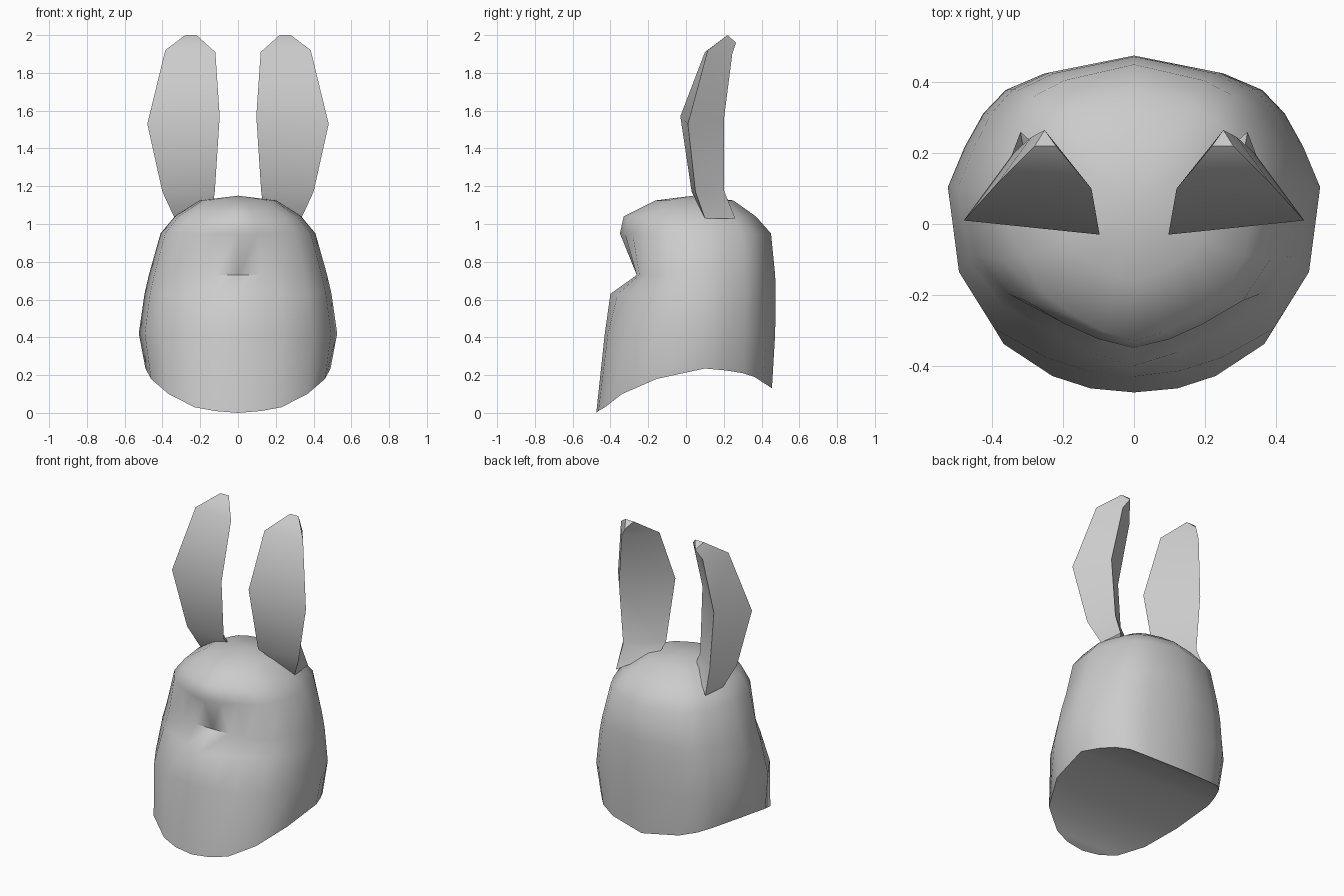
import bpy, bmesh, math

if "Cube" in bpy.data.objects:
    bpy.data.objects.remove(bpy.data.objects["Cube"])

grey = bpy.data.materials.new("plain_grey")
grey.diffuse_color = (0.6, 0.6, 0.6, 1)
grey.use_nodes = True
grey.node_tree.nodes["Principled BSDF"].inputs["Base Color"].default_value = grey.diffuse_color


def finish(name, bm, angle):
    bmesh.ops.recalc_face_normals(bm, faces=bm.faces[:])
    me = bpy.data.meshes.new(name)
    bm.to_mesh(me)
    bm.free()
    ob = bpy.data.objects.new(name, me)
    bpy.context.collection.objects.link(ob)
    me.materials.append(grey)
    bpy.ops.object.select_all(action='DESELECT')
    ob.select_set(True)
    bpy.context.view_layer.objects.active = ob
    bpy.ops.object.shade_smooth_by_angle(angle=math.radians(angle))
    return ob


def bridge(bm, a, b):
    n = len(a)
    for i in range(n):
        j = (i + 1) % n
        bm.faces.new((a[i], a[j], b[j], b[i]))


# Head: half outline from front centre to back centre, scaled for each ring
OUTLINE = [(0, -1), (.25, -.98), (.47, -.91), (.75, -.72), (.94, -.33), (1, .22),
           (.91, .46), (.81, .66), (.69, .80), (.48, .90), (0, 1)]
RIM_Z = [0, .01, .03, .10, .18, .235, .225, .21, .19, .16, .13]
# z, front, back, half width, nose reach
RINGS = [(None, .47, .455, .49, .475), (.42, .41, .472, .525, .43),
         (.63, .32, .475, .495, .40), (.73, .275, .472, .472, .26),
         (.95, .30, .45, .41, .35), (1.04, .28, .37, .335, .33),
         (1.125, .13, .25, .2, .16)]
bm = bmesh.new()
rings = []
for z, f, b, w, nose in RINGS:
    half = []
    for k, (u, v) in enumerate(OUTLINE):
        y = v * (f if v < 0 else b)
        y -= (nose - f) * max(0, 1 - k * .4)
        half.append((u * w, y, RIM_Z[k] if z is None else z))
    loop = half + [(-x, y, zz) for x, y, zz in half[-2:0:-1]]
    rings.append([bm.verts.new(p) for p in loop])
for a, b in zip(rings, rings[1:]):
    bridge(bm, a, b)
# Crown
top = bm.verts.new((0, .04, 1.15))
last = rings[-1]
for i in range(len(last)):
    bm.faces.new((last[i], last[(i + 1) % len(last)], top))
# Arched underside spanning from side to side
rim = rings[0]
bm.faces.new((rim[0], rim[1], rim[-1]))
bm.faces.new((rim[9], rim[10], rim[11]))
for k in range(1, 9):
    bm.faces.new((rim[k], rim[k + 1], rim[-k - 1], rim[-k]))
finish("head", bm, 60)

# Ears: outer edge x, y, z; inner edge x, y, z; back ridge x, y, z
EAR = [(.335, .10, 1.03, .13, .09, 1.12, .32, .26, 1.03),
       (.40, .05, 1.17, .123, .03, 1.17, .31, .20, 1.18),
       (.48, .01, 1.53, .097, -.03, 1.57, .34, .20, 1.55),
       (.385, .115, 1.92, .12, .10, 1.91, .29, .245, 1.90),
       (.28, .22, 2.0, .22, .22, 2.0, .252, .265, 1.96)]
for side, name in ((1, "right_ear"), (-1, "left_ear")):
    bm = bmesh.new()
    loops = [[bm.verts.new((side * s[i], s[i + 1], s[i + 2])) for i in (0, 3, 6)]
             for s in EAR]
    for a, b in zip(loops, loops[1:]):
        bridge(bm, a, b)
    bm.faces.new(loops[-1])
    finish(name, bm, 50)
